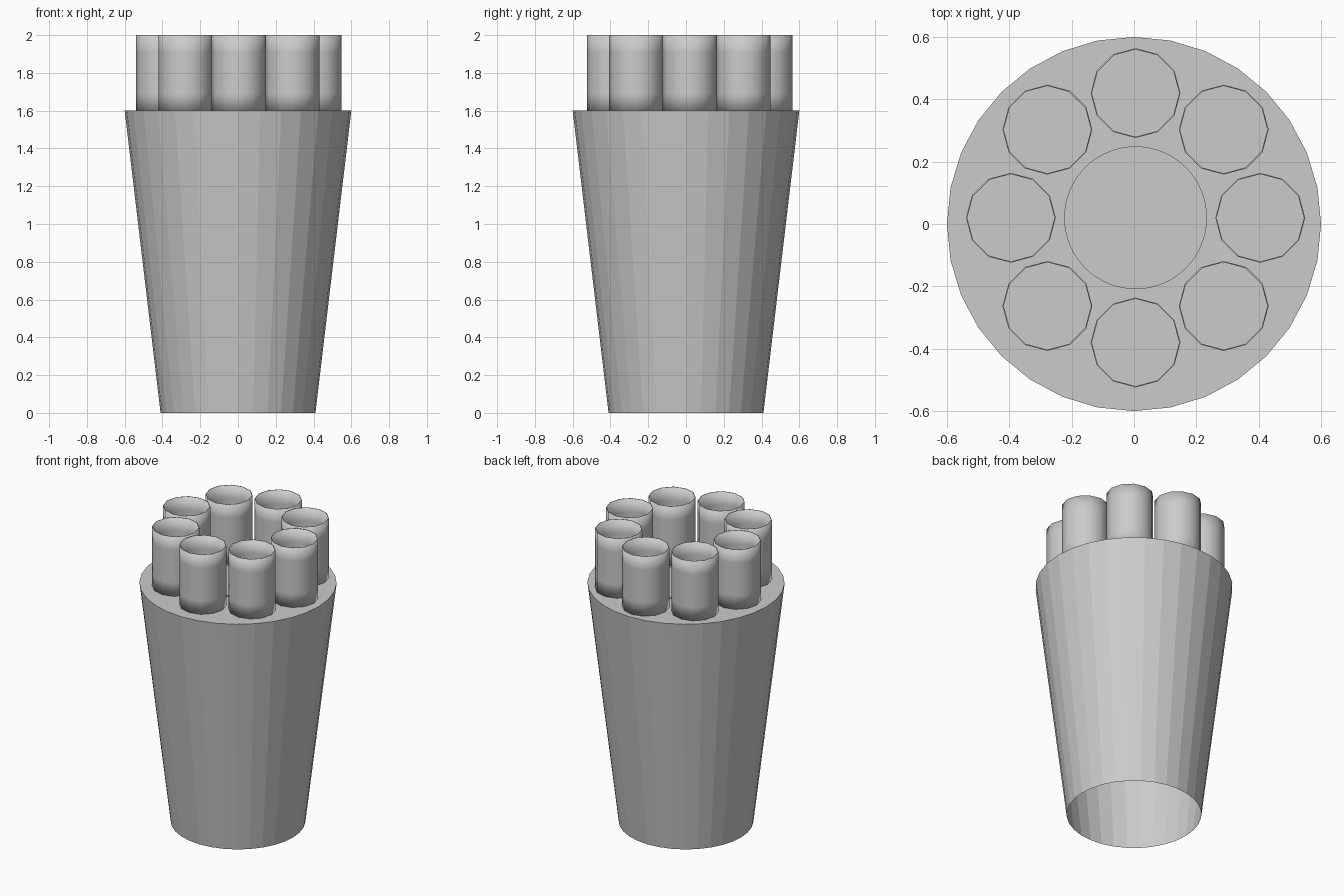
import bpy, bmesh, math

if "Cube" in bpy.data.objects:
    bpy.data.objects.remove(bpy.data.objects["Cube"])

grey = bpy.data.materials.new("plain grey")
grey.diffuse_color = (0.6, 0.6, 0.6, 1)
grey.use_nodes = True
grey.node_tree.nodes["Principled BSDF"].inputs["Base Color"].default_value = grey.diffuse_color

CX, CY = 0.005, 0.02      # centre of the tube cluster
TOP = 1.6                 # height of the holder


def lathe(name, profile, sides, at=(0, 0, 0), closed=False, cap_end=False, smooth=False):
    """Revolve (radius, z) points around the z axis."""
    bm = bmesh.new()
    rings = []
    for r, z in profile:
        rings.append([bm.verts.new((r * math.cos(2 * math.pi * i / sides),
                                    r * math.sin(2 * math.pi * i / sides), z))
                      for i in range(sides)])
    pairs = list(zip(rings, rings[1:]))
    if closed:
        pairs.append((rings[-1], rings[0]))
    for a, b in pairs:
        for i in range(sides):
            j = (i + 1) % sides
            bm.faces.new((a[i], a[j], b[j], b[i]))
    if cap_end:
        bm.faces.new(rings[-1])
    for f in bm.faces:
        f.smooth = smooth
    me = bpy.data.meshes.new(name)
    bm.to_mesh(me)
    bm.free()
    me.materials.append(grey)
    ob = bpy.data.objects.new(name, me)
    ob.location = at
    bpy.context.collection.objects.link(ob)
    return ob


# Tapered holder, open underneath, with a flat lid
lathe("tapered_holder", [(0.41, 0), (0.6, TOP)], 32, cap_end=True)

# Low round disc in the middle of the lid
lathe("centre_disc", [(0.229, TOP), (0.229, TOP + 0.008)], 64, (CX, CY, 0), cap_end=True)

# Ring of eight thin-walled tubes, with extra loops near the ends
R, T = 0.144, 0.004
tube = [(R, TOP), (R, TOP + 0.09), (R, 1.91), (R, 2.0),
        (R - T, 2.0), (R - T, 1.91), (R - T, TOP + 0.09), (R - T, TOP)]
for k in range(8):
    a = k * math.pi / 4
    lathe(f"tube_{k + 1}", tube, 12,
          (CX + 0.4 * math.cos(a), CY + 0.4 * math.sin(a), 0), closed=True, smooth=True)
